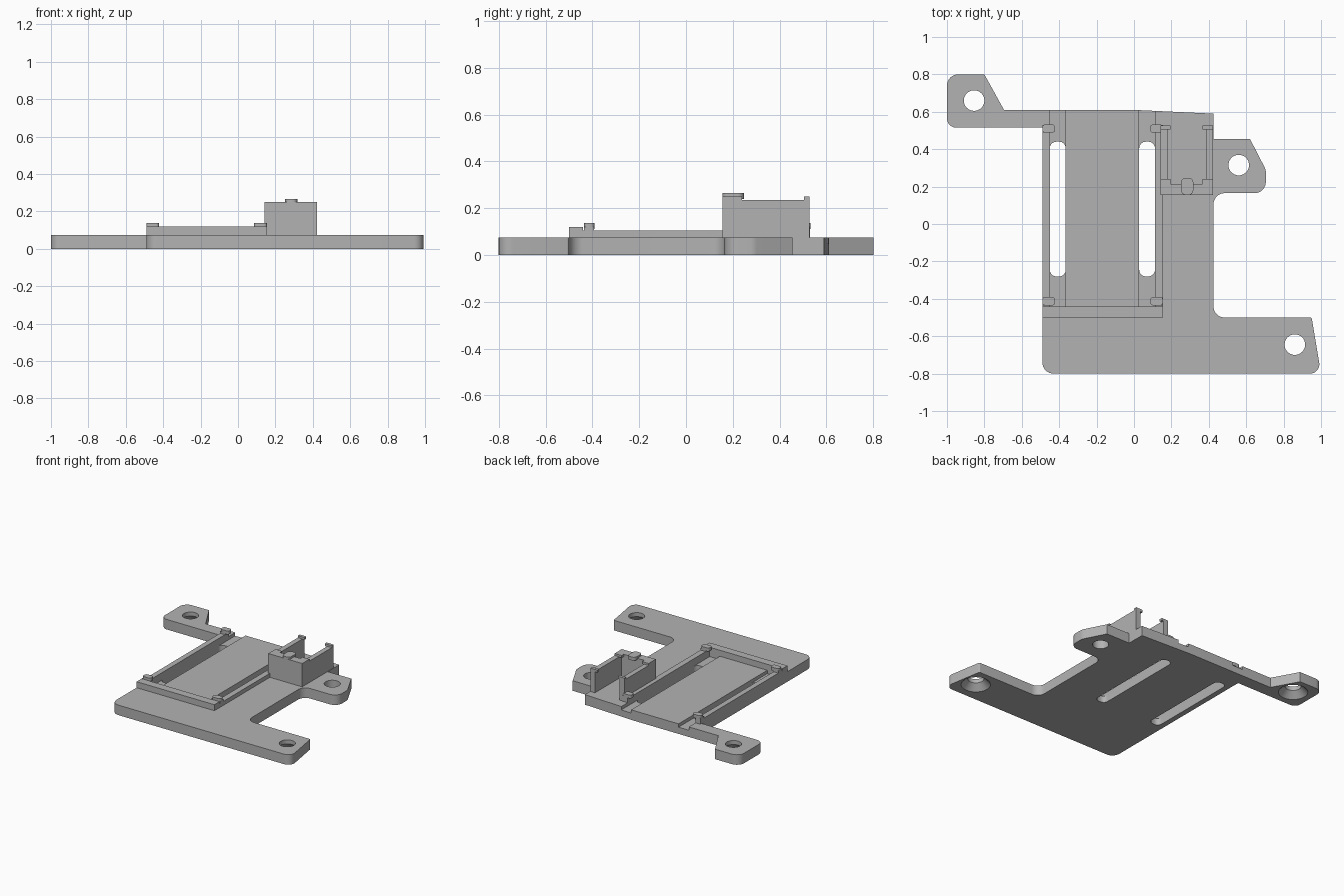
import bpy, bmesh, math
from mathutils import Vector

if "Cube" in bpy.data.objects:
    bpy.data.objects.remove(bpy.data.objects["Cube"], do_unlink=True)

grey = bpy.data.materials.new("light grey plastic")
grey.use_nodes = True
grey.diffuse_color = (0.45, 0.45, 0.45, 1)
grey.node_tree.nodes["Principled BSDF"].inputs["Base Color"].default_value = (0.45, 0.45, 0.45, 1)


def finish(bm, name):
    bmesh.ops.recalc_face_normals(bm, faces=bm.faces)
    mesh = bpy.data.meshes.new(name)
    bm.to_mesh(mesh)
    bm.free()
    mesh.materials.append(grey)
    ob = bpy.data.objects.new(name, mesh)
    bpy.context.collection.objects.link(ob)
    return ob


def rounded(points, steps=8):
    """Outline with each (x, y, radius) corner replaced by a tangent arc."""
    out = []
    for i, (x, y, r) in enumerate(points):
        p = Vector((x, y))
        if r == 0:
            out.append(p)
            continue
        a = (Vector(points[i - 1][:2]) - p).normalized()
        b = (Vector(points[(i + 1) % len(points)][:2]) - p).normalized()
        half = a.angle(b) / 2
        centre = p + (a + b).normalized() * (r / math.sin(half))
        start = p + a * (r / math.tan(half)) - centre
        end = p + b * (r / math.tan(half)) - centre
        sweep = start.angle(end)
        for k in range(steps + 1):
            t = k / steps
            out.append(centre + (start * math.sin((1 - t) * sweep)
                                 + end * math.sin(t * sweep)) / math.sin(sweep))
    return out


def slab(name, points, z0, z1):
    bm = bmesh.new()
    face = bm.faces.new([bm.verts.new((p.x, p.y, z0)) for p in rounded(points)])
    top = bmesh.ops.extrude_face_region(bm, geom=[face])["geom"]
    verts = [v for v in top if isinstance(v, bmesh.types.BMVert)]
    bmesh.ops.translate(bm, verts=verts, vec=(0, 0, z1 - z0))
    return finish(bm, name)


def box(name, x0, x1, y0, y1, z0, z1, r=0):
    return slab(name, [(x0, y0, r), (x1, y0, r), (x1, y1, r), (x0, y1, r)], z0, z1)


def cone(name, x, y, z0, z1, r0, r1):
    bm = bmesh.new()
    bmesh.ops.create_cone(bm, cap_ends=True, segments=40, radius1=r0, radius2=r1, depth=z1 - z0)
    bmesh.ops.translate(bm, verts=bm.verts, vec=(x, y, (z0 + z1) / 2))
    return finish(bm, name)


def cut(target, cutter):
    mod = target.modifiers.new("cut", "BOOLEAN")
    mod.operation, mod.solver, mod.object = "DIFFERENCE", "EXACT", cutter
    bpy.context.view_layer.objects.active = target
    bpy.ops.object.modifier_apply(modifier=mod.name)
    bpy.data.objects.remove(cutter, do_unlink=True)


# Base plate with three mounting ears
T = 0.075
plate = slab("base_plate", [
    (-0.49, -0.8, 0.06), (1.0, -0.8, 0.05), (0.95, -0.5, 0.01), (0.425, -0.5, 0.06),
    (0.425, 0.165, 0.06), (0.705, 0.165, 0.06), (0.705, 0.29, 0.06), (0.62, 0.455, 0),
    (0.425, 0.455, 0), (0.425, 0.59, 0), (0, 0.61, 0), (-0.695, 0.61, 0),
    (-0.8, 0.8, 0), (-1, 0.8, 0.06), (-1, 0.515, 0.05), (-0.49, 0.515, 0)], 0, T)

# Shallow lanes and through slots beside the raised centre panel
for x0, x1 in ((-0.45, -0.365), (0.028, 0.112)):
    cut(plate, box("lane_cutter", x0, x1, -0.44, 0.7, 0.05, 0.2))
    cut(plate, box("slot_cutter", x0, x1, -0.28, 0.44, -0.1, 0.2, 0.035))

# Screw holes, two of them countersunk underneath
for x, y, sunk in ((-0.855, 0.66, True), (0.86, -0.645, True), (0.56, 0.315, False)):
    cut(plate, cone("hole_cutter", x, y, -0.1, 0.2, 0.055, 0.055))
    if sunk:
        cut(plate, cone("sink_cutter", x, y, -0.01, 0.045, 0.11, 0.055))

# Low rails around the tray, with a clip at each corner
box("front_rail", -0.49, 0.155, -0.5, -0.44, T, 0.12)
for side, x0, x1, c0, c1 in (("right", -0.49, -0.45, -0.49, -0.422),
                             ("left", 0.112, 0.155, 0.086, 0.155)):
    box(side + "_rail", x0, x1, -0.45, 0.53, T, 0.105)
    for end, y in (("front", -0.435), ("rear", 0.488)):
        box(f"{side}_{end}_clip", c0, c1, y, y + 0.044, 0.112, 0.137, 0.016)
        box(f"{side}_{end}_clip_post", x0, x1, y, y + 0.042, T, 0.12)

# Open-backed holder: front wall, stepped crest and tab
box("holder_front_wall", 0.142, 0.423, 0.155, 0.215, T, 0.235)
box("holder_crest", 0.18, 0.385, 0.155, 0.215, 0.23, 0.25)
box("holder_tab", 0.252, 0.317, 0.155, 0.247, 0.24, 0.265, 0.025)

# Holder side walls with inward hooks at both ends
for side, x0, x1, h0, h1 in (("right", 0.142, 0.18, 0.142, 0.196),
                             ("left", 0.385, 0.423, 0.365, 0.423)):
    box(f"holder_{side}_wall", x0, x1, 0.21, 0.527, T, 0.235)
    for end, y0, y1 in (("front", 0.155, 0.24), ("rear", 0.505, 0.527)):
        box(f"holder_{side}_{end}_hook", h0, h1, y0, y1, 0.232, 0.25)

# Smooth the rounded corners and keep hard edges
bpy.ops.object.select_all(action="DESELECT")
for ob in bpy.context.collection.objects:
    if ob.type == "MESH" and grey.name in ob.data.materials:
        ob.select_set(True)
        bpy.context.view_layer.objects.active = ob
bpy.ops.object.shade_smooth_by_angle(angle=math.radians(30))
